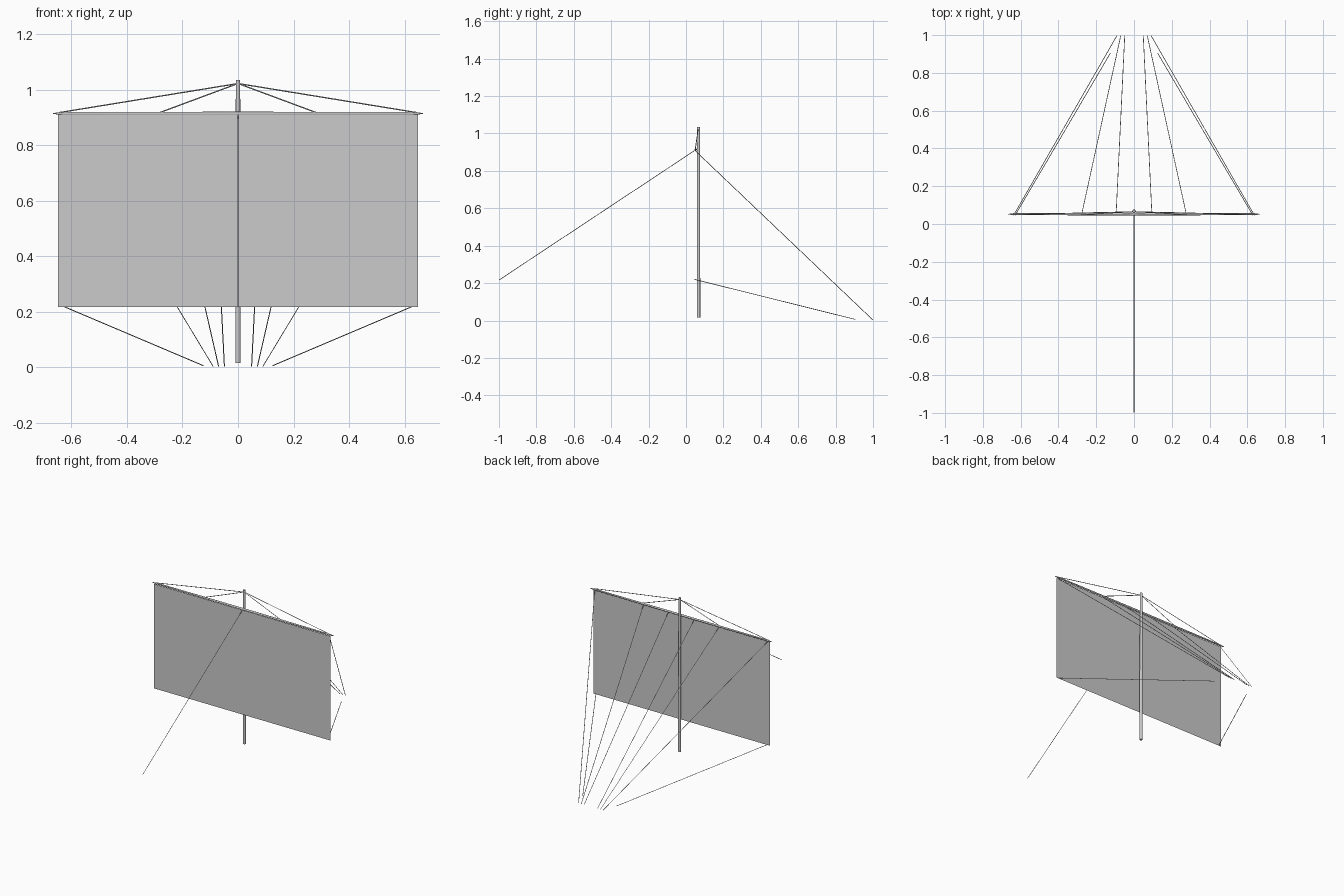
import bpy, math
from mathutils import Vector

if "Cube" in bpy.data.objects:
    bpy.data.objects.remove(bpy.data.objects["Cube"])


def material(name, rgb):
    m = bpy.data.materials.new(name)
    m.diffuse_color = (*rgb, 1)
    m.use_nodes = True
    m.node_tree.nodes["Principled BSDF"].inputs["Base Color"].default_value = m.diffuse_color
    return m


GREY = material("pale grey", (0.6, 0.6, 0.6))


def finish(name, verts, faces, smooth=False):
    me = bpy.data.meshes.new(name)
    me.from_pydata(verts, [], faces)
    me.materials.append(GREY)
    for p in me.polygons:
        p.use_smooth = smooth and len(p.vertices) == 4
    ob = bpy.data.objects.new(name, me)
    bpy.context.collection.objects.link(ob)
    return ob


def spar(name, a, b, profile, sides, smooth=False):
    """Round bar from a to b; profile lists (fraction along, radius)."""
    a, b = Vector(a), Vector(b)
    turn = (b - a).to_track_quat('Z', 'Y')
    verts, faces = [], []
    for t, r in profile:
        for i in range(sides):
            ang = math.tau * i / sides
            verts.append(a.lerp(b, t) + turn @ Vector((r * math.cos(ang), r * math.sin(ang), 0)))
    for k in range(len(profile) - 1):
        for i in range(sides):
            j = (i + 1) % sides
            faces.append((k * sides + i, k * sides + j, (k + 1) * sides + j, (k + 1) * sides + i))
    faces.append(tuple(reversed(range(sides))))
    faces.append(tuple(range(len(verts) - sides, len(verts))))
    return finish(name, verts, faces, smooth)


def rope(name, a, b, r=0.0018):
    return spar(name, a, b, [(0, r), (1, r)], 4)


# Mast and tapered yard
spar("mast", (0, 0.067, 0.015), (0, 0.067, 1.035), [(0, 0.0095), (1, 0.008)], 16, True)
spar("yard", (-0.667, 0.052, 0.914), (0.667, 0.052, 0.914),
     [(0, 0.001), (0.02, 0.005), (0.5, 0.0065), (0.98, 0.005), (1, 0.001)], 12, True)

# Square sail, a single sheet
finish("sail", [(-0.648, 0.045, 0.217), (0.648, 0.045, 0.217),
                (0.648, 0.045, 0.91), (-0.648, 0.045, 0.91)], [(0, 1, 2, 3)])

# Rigging on both sides
for side, s in (("left", -1), ("right", 1)):
    for part, x in (("outer", 0.64), ("inner", 0.28)):
        rope(f"{side}_{part}_lift", (0, 0.065, 1.022), (s * x, 0.05, 0.918), 0.0022)
    for part, x0, x1 in (("outer", 0.637, 0.09), ("middle", 0.278, 0.07), ("inner", 0.095, 0.049)):
        rope(f"{side}_{part}_brace", (s * x0, 0.047, 0.91), (s * x1, 0.998, 0.004))
    rope(f"{side}_sheet", (s * 0.63, 0.045, 0.22), (s * 0.125, 0.905, 0.006))

# Forward stay
rope("forward_stay", (0, 0.045, 0.908), (0, -0.999, 0.217))
